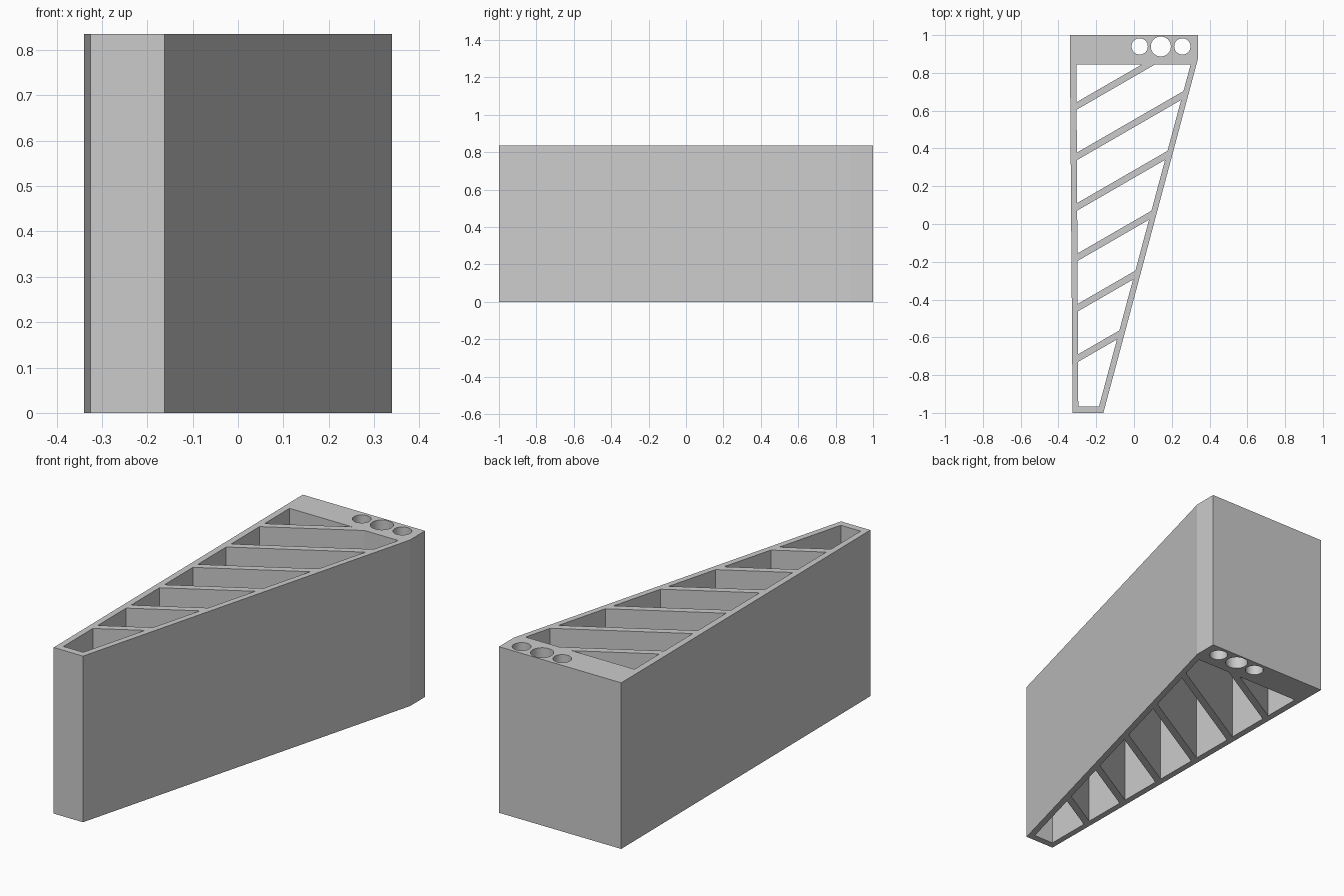
import bpy, bmesh, math

HEIGHT = 0.835
SLOPE = math.tan(math.radians(30))
PITCH = 0.267        # spacing of the ribs along the left wall
TOP, BOTTOM = 0.845, -0.965   # ends of the hollow area

if "Cube" in bpy.data.objects:
    bpy.data.objects.remove(bpy.data.objects["Cube"], do_unlink=True)

grey = bpy.data.materials.new("light grey")
grey.use_nodes = True
colour = (0.6, 0.6, 0.6, 1)
grey.diffuse_color = colour
grey.node_tree.nodes["Principled BSDF"].inputs["Base Color"].default_value = colour


def wall(x_bottom, x_top):
    """Inner wall line as (x at y = 0, change of x per y)."""
    lean = (x_top - x_bottom) / (TOP - BOTTOM)
    return x_bottom - lean * BOTTOM, lean


LEFT = wall(-0.295, -0.305)
RIGHT = wall(-0.185, 0.30)


def on_wall(side, y):
    return (side[0] + side[1] * y, y)


def rib_meets(side, y_left):
    """Point where a rib edge starting at y_left on the left wall meets a wall."""
    x0 = on_wall(LEFT, y_left)[0]
    y = (y_left + SLOPE * (side[0] - x0)) / (1 - SLOPE * side[1])
    return on_wall(side, y)


def rib_at_top(y_left):
    return (on_wall(LEFT, y_left)[0] + (TOP - y_left) / SLOPE, TOP)


def circle(x, y, r, n=40):
    return [(x + r * math.cos(2 * math.pi * i / n),
             y + r * math.sin(2 * math.pi * i / n)) for i in range(n)]


# Outer outline, then the openings: bolt holes and slanted pockets
upper = [0.645 - PITCH * k for k in range(6)]
lower = [y - 0.04 for y in upper]
loops = [[(-0.34, 1), (-0.325, -1), (-0.162, -1), (0.34, 0.88), (0.34, 1)]]
loops += [circle(0.03, 0.94, 0.043), circle(0.142, 0.94, 0.053), circle(0.256, 0.94, 0.043)]
loops.append([on_wall(LEFT, TOP), on_wall(LEFT, upper[0]), rib_at_top(upper[0])])
loops.append([on_wall(LEFT, lower[0]), rib_at_top(lower[0]), on_wall(RIGHT, TOP),
              rib_meets(RIGHT, upper[1]), on_wall(LEFT, upper[1])])
for k in range(1, 5):
    loops.append([on_wall(LEFT, lower[k]), rib_meets(RIGHT, lower[k]),
                  rib_meets(RIGHT, upper[k + 1]), on_wall(LEFT, upper[k + 1])])
loops.append([on_wall(LEFT, lower[5]), rib_meets(RIGHT, lower[5]),
              on_wall(RIGHT, BOTTOM), on_wall(LEFT, BOTTOM)])

# Filled profile extruded to full height
curve = bpy.data.curves.new("ribbed_bracket", "CURVE")
curve.dimensions = "2D"
curve.fill_mode = "BOTH"
curve.extrude = HEIGHT / 2
for points in loops:
    spline = curve.splines.new("POLY")
    spline.points.add(len(points) - 1)
    for p, (x, y) in zip(spline.points, points):
        p.co = (x, y, 0, 1)
    spline.use_cyclic_u = True
bracket = bpy.data.objects.new("ribbed_bracket", curve)
bpy.context.collection.objects.link(bracket)
bpy.ops.object.select_all(action="DESELECT")
bracket.select_set(True)
bpy.context.view_layer.objects.active = bracket
bpy.ops.object.convert(target="MESH")
bracket = bpy.context.object

# Weld the caps to the walls and stand the part on the ground
mesh = bracket.data
bm = bmesh.new()
bm.from_mesh(mesh)
bmesh.ops.remove_doubles(bm, verts=bm.verts, dist=0.0001)
bmesh.ops.translate(bm, verts=bm.verts, vec=(0, 0, HEIGHT / 2))
bmesh.ops.recalc_face_normals(bm, faces=bm.faces)
bm.to_mesh(mesh)
bm.free()
mesh.materials.clear()
mesh.materials.append(grey)
bpy.ops.object.shade_smooth_by_angle(angle=math.radians(12))
